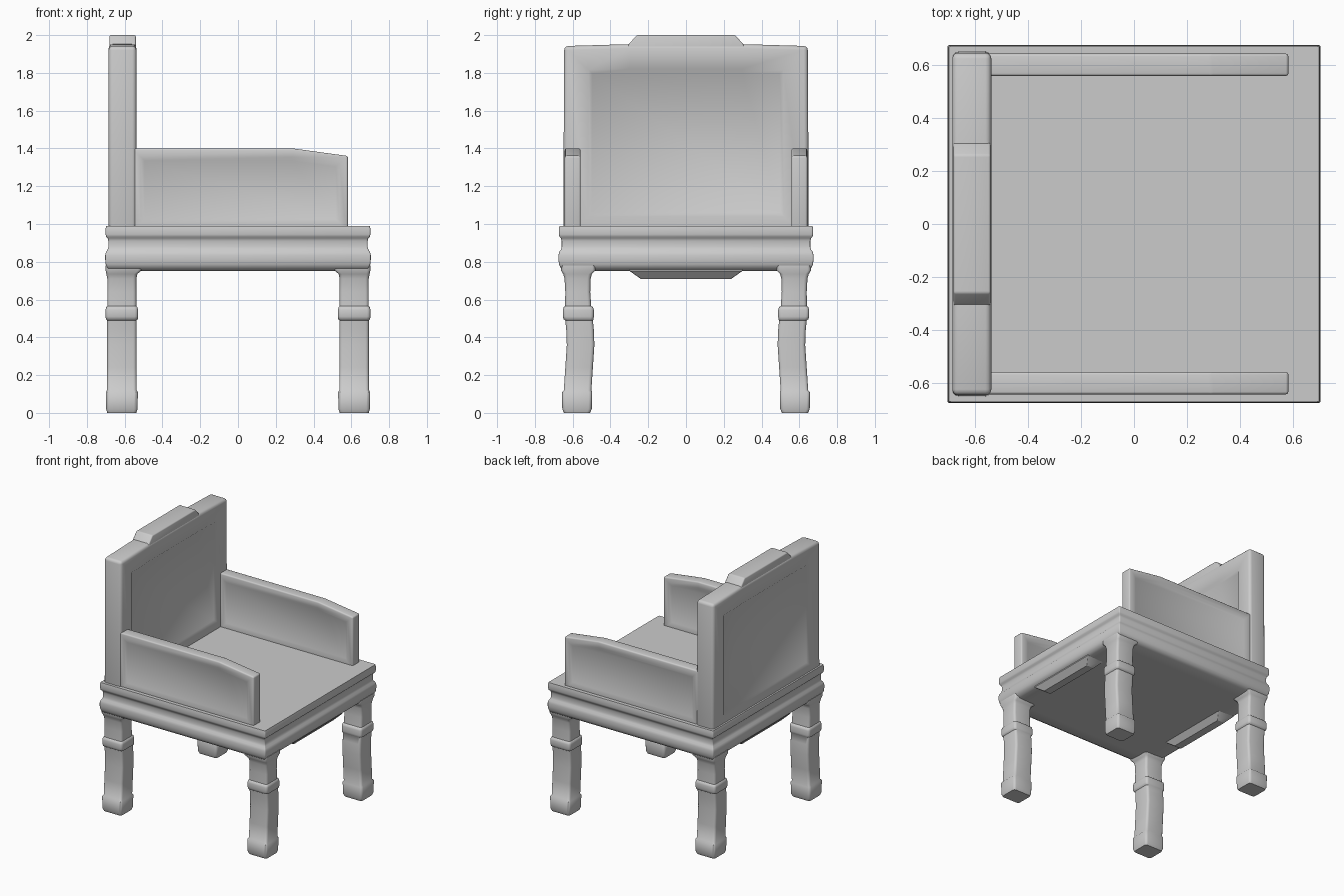
import bpy, bmesh, math
from mathutils import Vector

if "Cube" in bpy.data.objects:
    bpy.data.objects.remove(bpy.data.objects["Cube"])


def finish(bm, name, angle=50):
    bmesh.ops.recalc_face_normals(bm, faces=bm.faces[:])
    me = bpy.data.meshes.new(name)
    bm.to_mesh(me)
    bm.free()
    ob = bpy.data.objects.new(name, me)
    bpy.context.collection.objects.link(ob)
    bpy.ops.object.select_all(action='DESELECT')
    ob.select_set(True)
    bpy.context.view_layer.objects.active = ob
    bpy.ops.object.shade_smooth_by_angle(angle=math.radians(angle))
    return ob


def loft(name, rings, r=0.012, seg=3, angle=50):
    """Stack rounded rectangles given as (cx, cy, half_x, half_y, z)."""
    bm = bmesh.new()
    loops = []
    for cx, cy, hx, hy, z in rings:
        loop = []
        for q, (sx, sy) in enumerate([(1, 1), (-1, 1), (-1, -1), (1, -1)]):
            for i in range(seg + 1):
                a = math.pi / 2 * (q + i / seg)
                loop.append(bm.verts.new((cx + sx * (hx - r) + r * math.cos(a),
                                          cy + sy * (hy - r) + r * math.sin(a), z)))
        loops.append(loop)
    for a, b in zip(loops, loops[1:]):
        n = len(a)
        for i in range(n):
            bm.faces.new((a[i], a[(i + 1) % n], b[(i + 1) % n], b[i]))
    bm.faces.new(loops[0])
    bm.faces.new(loops[-1])
    return finish(bm, name, angle)


def board(name, outline, axis, lo, hi, bevel, border=0, depth=0, slope=0.02):
    """Extrude a 2D outline along an axis, round it, and recess both broad faces."""
    bm = bmesh.new()

    def point(p, d):
        return (d, p[0], p[1]) if axis == 0 else (p[0], d, p[1])
    face = bm.faces.new([bm.verts.new(point(p, lo)) for p in outline])
    ext = bmesh.ops.extrude_face_region(bm, geom=[face])['geom']
    shift = Vector((0, 0, 0))
    shift[axis] = hi - lo
    bmesh.ops.translate(bm, vec=shift, verts=[v for v in ext if isinstance(v, bmesh.types.BMVert)])
    bmesh.ops.recalc_face_normals(bm, faces=bm.faces[:])
    bmesh.ops.bevel(bm, geom=bm.edges[:], offset=bevel, segments=3, profile=0.5, affect='EDGES')
    if border:
        bm.normal_update()
        sides = [f for f in bm.faces if abs(f.normal[axis]) > 0.99]
        broad = sorted(sides, key=lambda f: -f.calc_area())[:2]
        bmesh.ops.inset_individual(bm, faces=broad, thickness=border - bevel, use_even_offset=True)
        bmesh.ops.inset_individual(bm, faces=broad, thickness=slope, depth=-depth, use_even_offset=True)
    return finish(bm, name)


# Seat with moulded edge: (half width, height)
profile = [(0.58, 0.75), (0.665, 0.752), (0.69, 0.765), (0.70, 0.785), (0.703, 0.81),
           (0.703, 0.835), (0.699, 0.852), (0.69, 0.865), (0.686, 0.88), (0.686, 0.91),
           (0.69, 0.925), (0.698, 0.932), (0.701, 0.945), (0.701, 0.975), (0.698, 0.99)]
loft("seat", [(0, 0, h, h - 0.028, z) for h, z in profile], r=0.008)

# Legs: (y centre, half x, half y, height), gently bowed, with foot and ring
leg = [(0.577, 0.077, 0.069, 0), (0.577, 0.083, 0.078, 0.02), (0.577, 0.085, 0.08, 0.11),
       (0.574, 0.078, 0.073, 0.12), (0.566, 0.078, 0.073, 0.24), (0.558, 0.078, 0.073, 0.36),
       (0.561, 0.078, 0.073, 0.44), (0.566, 0.078, 0.073, 0.49), (0.568, 0.084, 0.079, 0.495),
       (0.57, 0.086, 0.082, 0.51), (0.57, 0.086, 0.082, 0.545), (0.57, 0.083, 0.078, 0.56),
       (0.571, 0.077, 0.069, 0.565), (0.573, 0.077, 0.066, 0.64), (0.574, 0.077, 0.069, 0.71),
       (0.574, 0.082, 0.076, 0.735), (0.57, 0.095, 0.092, 0.755), (0.57, 0.095, 0.09, 0.78)]
for sx, xn in ((1, "front"), (-1, "rear")):
    for sy, yn in ((1, "left"), (-1, "right")):
        rings = [(sx * (0.615 - max(0, hx - 0.086)), sy * cy, hx, hy, z) for cy, hx, hy, z in leg]
        loft(f"{xn}_{yn}_leg", rings, r=0.018)
    # Small apron drop under the seat edge
    loft(f"{xn}_apron", [(sx * 0.61, 0, 0.03, 0.24, 0.71), (sx * 0.61, 0, 0.07, 0.30, 0.752),
                         (sx * 0.61, 0, 0.07, 0.30, 0.77)], r=0.004, seg=1, angle=25)

# Backrest with recessed panels on both faces
board("backrest", [(-0.65, 0.91), (0.65, 0.91), (0.645, 1.942), (0.30, 1.952),
                   (-0.30, 1.952), (-0.645, 1.942)], 0, -0.685, -0.538, 0.022, 0.13, 0.015)

# Raised crest on the backrest
board("crest", [(-0.32, 1.90), (0.32, 1.90), (0.305, 1.95), (0.26, 2.0), (-0.26, 2.0),
                (-0.305, 1.95)], 0, -0.68, -0.541, 0.008)

# Arm panels with a sloping front top
for s, n in ((1, "left"), (-1, "right")):
    board(f"{n}_arm", [(-0.56, 0.96), (0.582, 0.96), (0.582, 1.36), (0.29, 1.40), (-0.56, 1.40)],
          1, s * 0.60 - 0.042, s * 0.60 + 0.042, 0.01, 0.045, 0.01)
